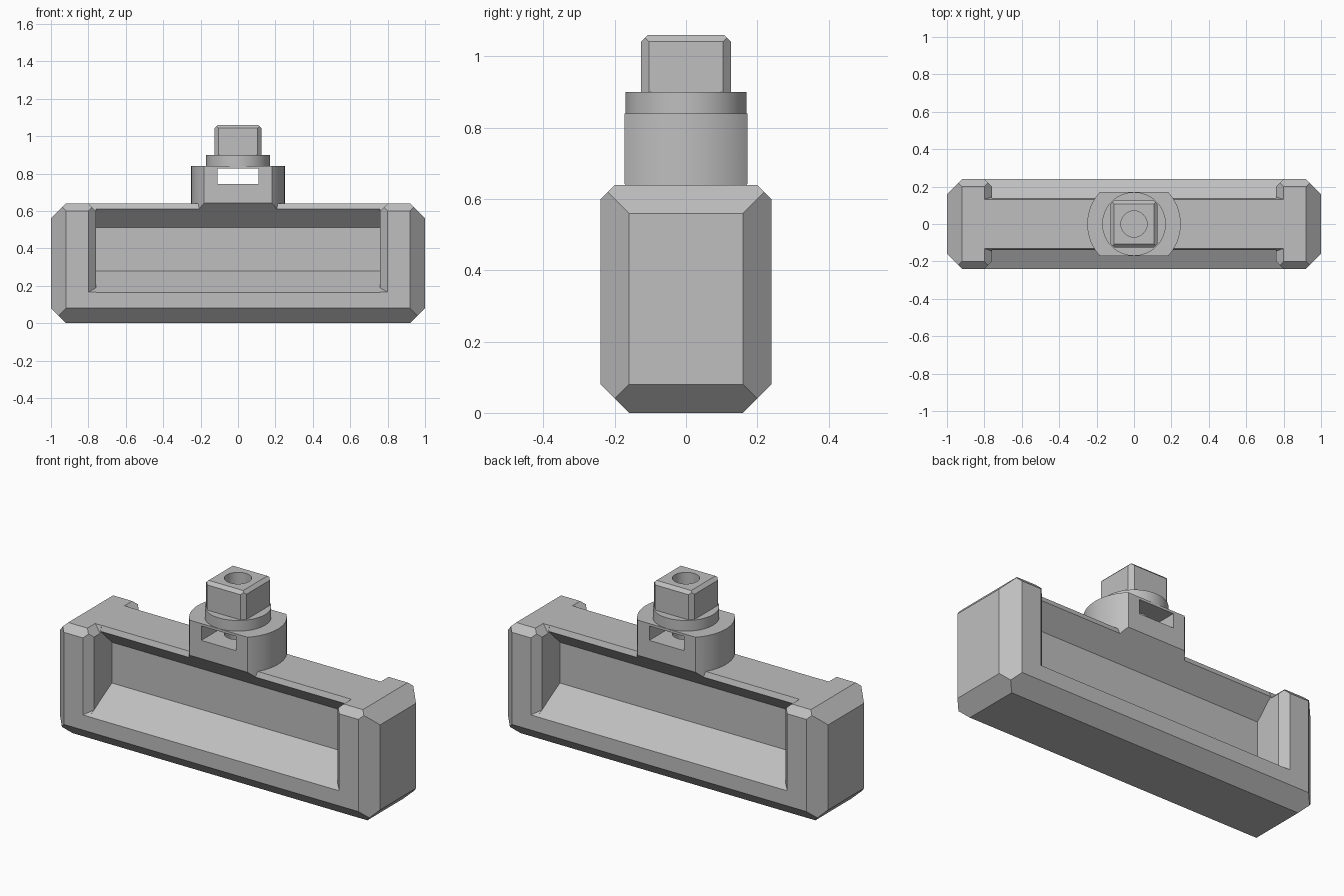
import bpy, bmesh, math
from mathutils import Vector

old = bpy.data.objects.get("Cube")
if old:
    bpy.data.objects.remove(old, do_unlink=True)

# One plain grey for every part
grey = bpy.data.materials.new("plain_grey")
grey.use_nodes = True
colour = (0.52, 0.52, 0.52, 1)
grey.diffuse_color = colour
grey.node_tree.nodes["Principled BSDF"].inputs["Base Color"].default_value = colour


def finish(bm, name):
    bmesh.ops.recalc_face_normals(bm, faces=bm.faces)
    mesh = bpy.data.meshes.new(name)
    bm.to_mesh(mesh)
    bm.free()
    mesh.materials.append(grey)
    obj = bpy.data.objects.new(name, mesh)
    bpy.context.collection.objects.link(obj)
    return obj


def hull(name, points):
    bm = bmesh.new()
    for p in points:
        bm.verts.new(p)
    bmesh.ops.convex_hull(bm, input=bm.verts)
    bmesh.ops.dissolve_limit(bm, angle_limit=0.01, verts=bm.verts, edges=bm.edges)
    return finish(bm, name)


def box(name, x, y, z0, z1):
    return hull(name, [(sx * x, sy * y, z) for sx in (-1, 1) for sy in (-1, 1) for z in (z0, z1)])


def prism(name, profile, half):
    """Extrude a (y, z) profile along x."""
    bm = bmesh.new()
    face = bm.faces.new([bm.verts.new((-half, y, z)) for y, z in profile])
    ext = bmesh.ops.extrude_face_region(bm, geom=[face])["geom"]
    moved = [v for v in ext if isinstance(v, bmesh.types.BMVert)]
    bmesh.ops.translate(bm, vec=(2 * half, 0, 0), verts=moved)
    return finish(bm, name)


def cylinder(name, radius, z0, z1):
    bm = bmesh.new()
    bmesh.ops.create_cone(bm, cap_ends=True, segments=64, radius1=radius, radius2=radius, depth=z1 - z0)
    bmesh.ops.translate(bm, vec=(0, 0, (z0 + z1) / 2), verts=bm.verts)
    return finish(bm, name)


def chamfer(obj, planes):
    """Slice off everything beyond each (point, normal) plane and cap it."""
    bm = bmesh.new()
    bm.from_mesh(obj.data)
    for point, normal in planes:
        cut = bmesh.ops.bisect_plane(bm, geom=bm.verts[:] + bm.edges[:] + bm.faces[:],
                                     plane_co=Vector(point), plane_no=Vector(normal), clear_outer=True)
        edges = [e for e in cut["geom_cut"] if isinstance(e, bmesh.types.BMEdge)]
        bmesh.ops.contextual_create(bm, geom=edges)
    bmesh.ops.recalc_face_normals(bm, faces=bm.faces)
    bm.to_mesh(obj.data)
    bm.free()


def boolean(obj, cutter, operation="DIFFERENCE"):
    mod = obj.modifiers.new(cutter.name, "BOOLEAN")
    mod.operation = operation
    mod.solver = "EXACT"
    mod.object = cutter
    bpy.ops.object.select_all(action="DESELECT")
    bpy.context.view_layer.objects.active = obj
    obj.select_set(True)
    bpy.ops.object.modifier_apply(modifier=mod.name)


def discard(*objs):
    for o in objs:
        bpy.data.objects.remove(o, do_unlink=True)


# Chamfered main body
body = box("main_body", 1, 0.24, 0, 0.64)
planes = []
for s in (-1, 1):
    planes += [((s, 0, 0.56), (s, 0, 1)), ((s, 0, 0.08), (s, 0, -1)),
               ((0, s * 0.24, 0.6), (0, s, 1)), ((0, s * 0.24, 0.08), (0, s, -1))]
    planes += [((s, t * 0.16, 0), (s, t, 0)) for t in (-1, 1)]
chamfer(body, planes)


def floor_z(y):
    return 0.28 - 0.575 * (y - 0.04)


# Open pockets on both long sides, with flared openings
for s in (-1, 1):
    pocket = prism("pocket_cutter", [(s * y, z) for y, z in (
        (0.04, 0.28), (0.04, 0.51), (0.14, 0.61), (0.11, 0.7), (0.3, 0.7), (0.3, floor_z(0.3)))], 0.76)
    side_flare = hull("side_flare", [
        (t * (0.56 + y), s * y, z) for t in (-1, 1) for y in (0.19, 0.3)
        for z in (floor_z(y) + 0.0005, 0.72)])
    top_flare = hull("top_flare", [
        (t * (z + 0.16), s * y, z) for t in (-1, 1)
        for z, inner in ((0.59, 0.148), (0.71, 0.108)) for y in (inner, 0.32)])
    for cutter in (pocket, side_flare, top_flare):
        boolean(body, cutter)
    discard(pocket, side_flare, top_flare)

# Round mount with two flat sides and sloped undersides
mount = cylinder("flat_sided_mount", 0.25, 0.6, 0.84)
flats = prism("mount_flats", [(0.14, 0.61), (0.172, 0.642), (0.172, 0.9),
                              (-0.172, 0.9), (-0.172, 0.642), (-0.14, 0.61)], 0.4)
boolean(mount, flats, "INTERSECT")
slot = box("slot_cutter", 0.109, 0.3, 0.745, 0.826)
boolean(mount, slot)

# Collar and square head
collar = cylinder("collar", 0.17, 0.84, 0.9)
head = box("square_head", 0.126, 0.126, 0.9, 1.06)
planes = []
for s in (-1, 1):
    planes += [((s * 0.126, t * 0.104, 0), (s, t, 0)) for t in (-1, 1)]
    planes += [((s * 0.126, 0, 1.042), (s, 0, 1)), ((0, s * 0.126, 1.042), (0, s, 1))]
chamfer(head, planes)

# Vertical bore through head, collar and mount
bore = cylinder("bore_cutter", 0.07, 0.66, 1.2)
for part in (mount, collar, head):
    boolean(part, bore)
discard(flats, slot, bore)

# Smooth the round parts, keep edges sharp
bpy.ops.object.select_all(action="DESELECT")
for part in (mount, collar, head):
    part.select_set(True)
bpy.context.view_layer.objects.active = mount
bpy.ops.object.shade_smooth_by_angle(angle=math.radians(20))
